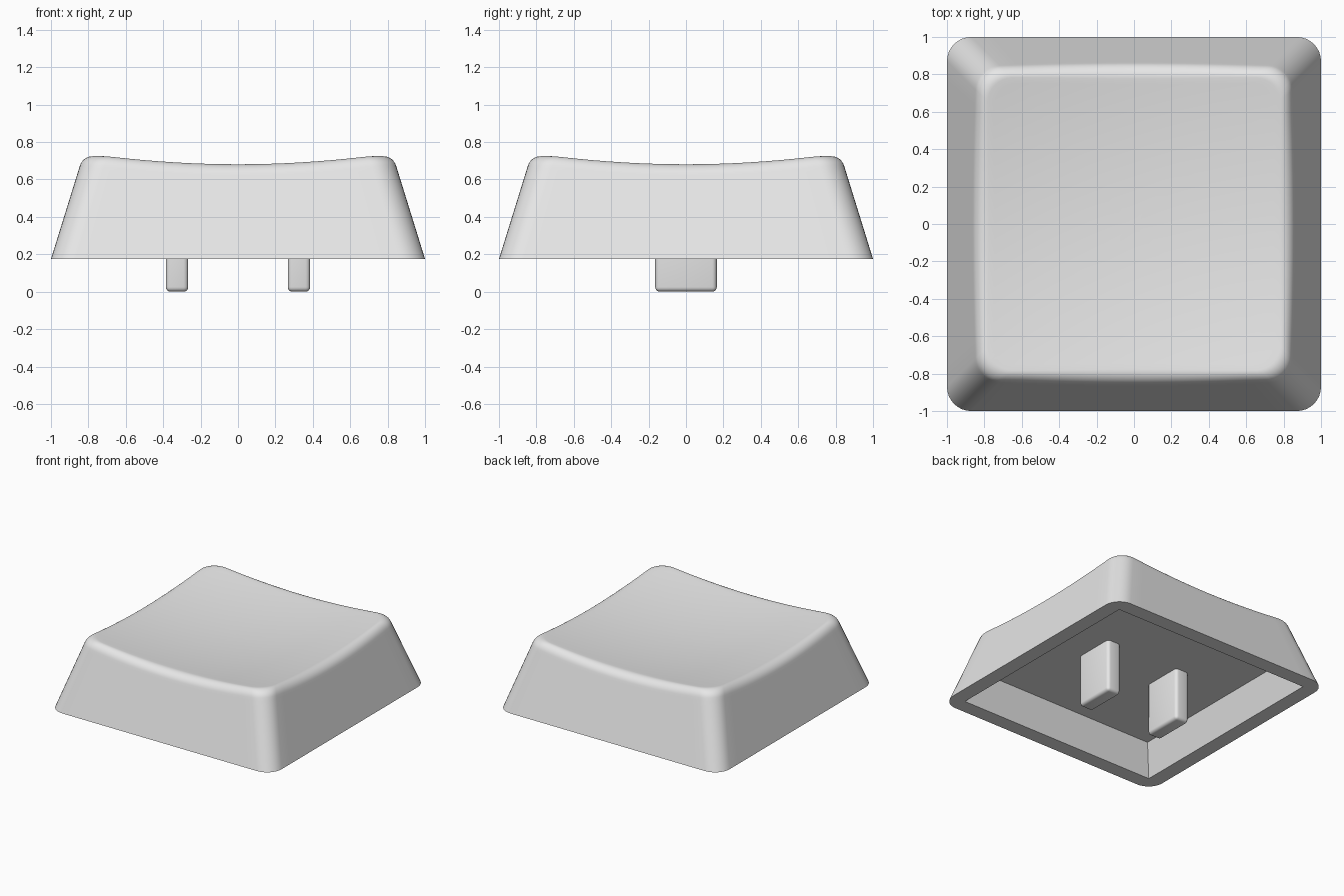
import bpy, bmesh, math
from mathutils import Vector

if "Cube" in bpy.data.objects:
    bpy.data.objects.remove(bpy.data.objects["Cube"])

RIM_Z, FLOOR_Z = 0.175, 0.42      # bottom rim and cavity ceiling
TAPER = 0.31                      # how fast the walls lean inward
CORNER_R, EDGE_R = 0.13, 0.075    # corner rounding and top edge rounding

grey = bpy.data.materials.new("light_grey")
grey.diffuse_color = (0.8, 0.8, 0.8, 1)
grey.use_nodes = True
grey.node_tree.nodes["Principled BSDF"].inputs["Base Color"].default_value = grey.diffuse_color


def rounded_square(h, r, side=16, arc=8):
    """Points around a square of half-width h with corner radius r."""
    pts = []
    for q in range(4):
        a = q * math.pi / 2
        out, along = Vector((math.cos(a), math.sin(a))), Vector((-math.sin(a), math.cos(a)))
        for i in range(side):
            pts.append(out * h + along * (h - r) * (2 * i / side - 1))
        for i in range(arc):
            t = math.pi / 2 * i / arc
            pts.append((out + along) * (h - r) + (out * math.cos(t) + along * math.sin(t)) * r)
    return pts


def dish(p):
    return 0.628 + 0.087 * (p[0] ** 2 + p[1] ** 2)


def half_width(z):
    return 1 - TAPER * (z - RIM_Z)


def wall_point(i, z):
    p = rounded_square(half_width(z), CORNER_R)[i]
    return Vector((p.x, p.y, z))


def finish(name, bm):
    bmesh.ops.recalc_face_normals(bm, faces=bm.faces)
    me = bpy.data.meshes.new(name)
    bm.to_mesh(me)
    bm.free()
    me.materials.append(grey)
    ob = bpy.data.objects.new(name, me)
    bpy.context.collection.objects.link(ob)
    bpy.ops.object.select_all(action='DESELECT')
    ob.select_set(True)
    bpy.context.view_layer.objects.active = ob
    bpy.ops.object.shade_smooth_by_angle(angle=math.radians(30))
    return ob


# key cap: one skin from cavity ceiling, round the rim, up the walls and over the dish
n = len(rounded_square(1, CORNER_R))
STEPS = 8
inner_low = [p.to_3d() + Vector((0, 0, RIM_Z)) for p in rounded_square(0.88, 0)]
inner_high = [p.to_3d() + Vector((0, 0, FLOOR_Z)) for p in rounded_square(0.804, 0)]
outer_low = [wall_point(i, RIM_Z) for i in range(n)]
support, fillet, edge_in = [], [], []
cut = EDGE_R * math.tan(math.radians(40.5))
weight = math.cos(math.radians(40.5))
for i in range(n):
    z = 0.7
    for _ in range(8):            # find where the wall meets the dish
        z = dish(wall_point(i, z))
    corner = wall_point(i, z)
    down = (outer_low[i] - corner).normalized()
    a = corner + down * cut
    flat = corner.xy - corner.xy.normalized() * cut
    # move inward along the wall's own direction
    inward = Vector((down.x, down.y)).normalized() * -cut
    flat = corner.xy + inward
    b = Vector((flat.x, flat.y, dish(flat)))
    support.append(corner + down * cut * 1.35)
    row = []
    for s in range(STEPS + 1):    # circular arc over the top edge
        t = s / STEPS
        w0, w1, w2 = (1 - t) ** 2, 2 * t * (1 - t) * weight, t * t
        row.append((a * w0 + corner * w1 + b * w2) / (w0 + w1 + w2))
    fillet.append(row)
    edge_in.append(b)

rings = [inner_high, inner_low, outer_low, support]
rings += [[fillet[i][s] for i in range(n)] for s in range(STEPS + 1)]
for k in (0.96, 0.88, 0.78, 0.66, 0.54, 0.42, 0.3, 0.18, 0.08):
    rings.append([Vector((p.x * k, p.y * k, dish(p * k))) for p in edge_in])

bm = bmesh.new()
loops = [[bm.verts.new(p) for p in ring] for ring in rings]
for lo, hi in zip(loops, loops[1:]):
    for i in range(n):
        j = (i + 1) % n
        bm.faces.new((lo[i], lo[j], hi[j], hi[i]))
bm.faces.new(loops[0])
tip = bm.verts.new((0, 0, dish((0, 0))))
for i in range(n):
    bm.faces.new((loops[-1][i], loops[-1][(i + 1) % n], tip))
bmesh.ops.remove_doubles(bm, verts=bm.verts, dist=1e-5)
finish("key_cap", bm)

# two mounting prongs under the cap
for side, name in ((-1, "left_prong"), (1, "right_prong")):
    bm = bmesh.new()
    bmesh.ops.create_cube(bm, size=1)
    top = 0.47
    for v in bm.verts:
        v.co = Vector((v.co.x * 0.12 + side * 0.326, v.co.y * 0.33, (v.co.z + 0.5) * top))
    bmesh.ops.bevel(bm, geom=bm.edges[:], offset=0.025, segments=4, profile=0.5, affect='EDGES')
    finish(name, bm)
